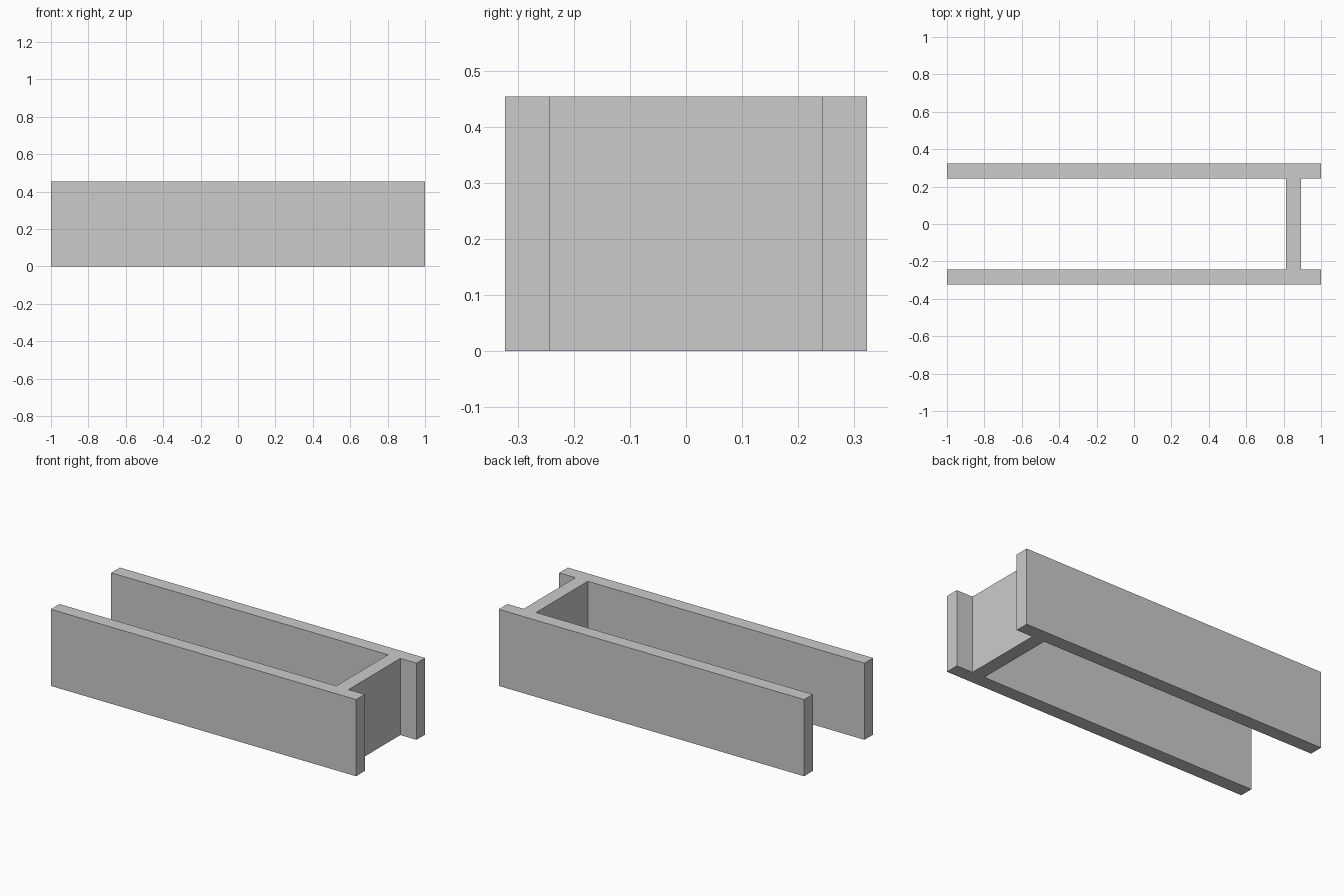
import bpy, bmesh

if "Cube" in bpy.data.objects:
    bpy.data.objects.remove(bpy.data.objects["Cube"])

LENGTH_HALF = 1.0
WIDTH_HALF = 0.323
WALL = 0.081
HEIGHT = 0.454
WEB_X0, WEB_X1 = 0.813, 0.894

grey = bpy.data.materials.new("plain grey")
grey.diffuse_color = (0.6, 0.6, 0.6, 1.0)
grey.use_nodes = True
grey.node_tree.nodes["Principled BSDF"].inputs["Base Color"].default_value = grey.diffuse_color


def extrude_profile(name, points, height, material):
    """Extrude a closed floor-plan outline upwards into a solid."""
    bm = bmesh.new()
    base = bm.faces.new([bm.verts.new((x, y, 0)) for x, y in points])
    ext = bmesh.ops.extrude_face_region(bm, geom=[base], use_keep_orig=True)
    top = [v for v in ext["geom"] if isinstance(v, bmesh.types.BMVert)]
    bmesh.ops.translate(bm, verts=top, vec=(0, 0, height))
    bmesh.ops.recalc_face_normals(bm, faces=bm.faces[:])
    mesh = bpy.data.meshes.new(name)
    bm.to_mesh(mesh)
    bm.free()
    mesh.materials.append(material)
    obj = bpy.data.objects.new(name, mesh)
    bpy.context.collection.objects.link(obj)
    return obj


# Two long side walls joined by one cross wall: half the plan, then mirrored
inner = WIDTH_HALF - WALL
half = [(WEB_X1, inner), (LENGTH_HALF, inner), (LENGTH_HALF, WIDTH_HALF),
        (-LENGTH_HALF, WIDTH_HALF), (-LENGTH_HALF, inner), (WEB_X0, inner)]
outline = half + [(x, -y) for x, y in reversed(half)]
extrude_profile("channel_walls", outline, HEIGHT, grey)
